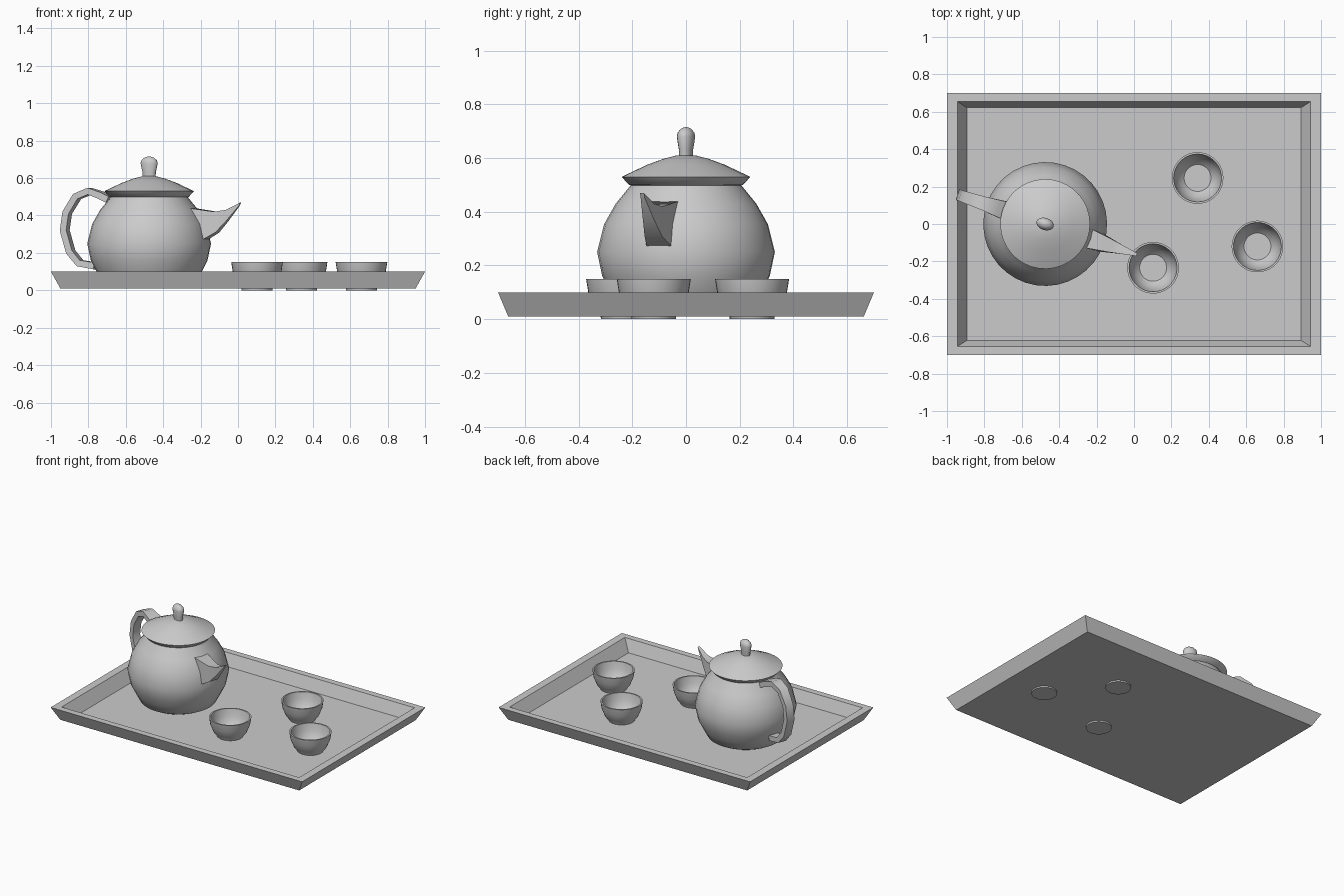
import bpy, bmesh, math
from mathutils import Matrix, Vector

if "Cube" in bpy.data.objects:
    bpy.data.objects.remove(bpy.data.objects["Cube"])


def finish(name, bm, angle=40, matrix=None):
    bmesh.ops.remove_doubles(bm, verts=bm.verts, dist=1e-5)
    bmesh.ops.recalc_face_normals(bm, faces=bm.faces)
    me = bpy.data.meshes.new(name)
    bm.to_mesh(me)
    bm.free()
    ob = bpy.data.objects.new(name, me)
    bpy.context.collection.objects.link(ob)
    if matrix:
        ob.matrix_world = matrix
    bpy.ops.object.select_all(action='DESELECT')
    ob.select_set(True)
    bpy.context.view_layer.objects.active = ob
    if angle:
        bpy.ops.object.shade_smooth_by_angle(angle=math.radians(angle))
    return ob


def loft(name, rings, angle=40, matrix=None, caps=True):
    bm = bmesh.new()
    vs = [[bm.verts.new(p) for p in r] for r in rings]
    n = len(rings[0])
    for a, b in zip(vs, vs[1:]):
        for i in range(n):
            j = (i + 1) % n
            bm.faces.new((a[i], a[j], b[j], b[i]))
    if caps:
        bm.faces.new(vs[0])
        bm.faces.new(vs[-1])
    return finish(name, bm, angle, matrix)


def lathe(name, profile, matrix, segs=36, squash=1, angle=40):
    rings = [[(r * math.cos(2 * math.pi * i / segs),
               squash * r * math.sin(2 * math.pi * i / segs), z)
              for i in range(segs)] for r, z in profile]
    return loft(name, rings, angle, matrix)


def rect(x, y, z):
    return [(-x, -y, z), (x, -y, z), (x, y, z), (-x, y, z)]


# Tray: flared rim around a thin floor
loft("tray", [rect(.95, .662, .01), rect(1, .7, .1),
              rect(.945, .655, .1), rect(.893, .622, .016)], angle=0)

# Teapot, turned so the spout points slightly forward
pot = Matrix.Translation((-.475, 0, 0)) @ Matrix.Rotation(math.radians(-18.5), 4, 'Z')
lathe("teapot_body", [(.2, .014), (.25, .04), (.282, .1), (.312, .16), (.331, .25),
                      (.305, .354), (.262, .43), (.205, .5), (.2, .51)], pot)
lathe("teapot_lid", [(.19, .495), (.212, .5), (.24, .53), (.145, .575),
                     (.085, .597), (.035, .61)], pot)
lathe("lid_knob", [(.036, .6), (.037, .63), (.048, .68), (.043, .695),
                   (.027, .709), (.008, .715)], pot, squash=.68, segs=16)

# Spout: four-sided taper; each entry is bottom x, z, top x, z, half width
spout = [(.22, .255, .2, .43, .055), (.302, .262, .25, .438, .052),
         (.385, .31, .375, .42, .034), (.44, .37, .44, .43, .022),
         (.508, .452, .517, .47, .008)]
loft("teapot_spout", [[(a, -w, b), (a, w, b), (c, w, d), (c, -w, d)]
                      for a, b, c, d, w in spout], matrix=pot)

# Handle: flat strap swept along an arc, widening at the top root
path = [(-.22, .485), (-.27, .508), (-.335, .53), (-.406, .502), (-.462, .415),
        (-.476, .32), (-.442, .205), (-.39, .145), (-.3, .13)]
widths = [.05, .045, .038, .033, .03, .03, .03, .032, .035]
rings = []
for i, (x, z) in enumerate(path):
    a, b = path[max(i - 1, 0)], path[min(i + 1, len(path) - 1)]
    t = Vector((b[0] - a[0], b[1] - a[1])).normalized() * .018
    w = widths[i]
    rings.append([(x - t.y, -w, z + t.x), (x - t.y, w, z + t.x),
                  (x + t.y, w, z - t.x), (x + t.y, -w, z - t.x)])
loft("teapot_handle", rings, matrix=pot)

# Three cups
cup = [(.083, 0), (.084, .015), (.11, .05), (.13, .1), (.138, .15),
       (.128, .15), (.118, .1), (.098, .055), (.072, .03)]
for i, (x, y) in enumerate([(.102, -.234), (.34, .246), (.66, -.12)]):
    lathe(f"cup_{i + 1}", cup, Matrix.Translation((x, y, 0)))
